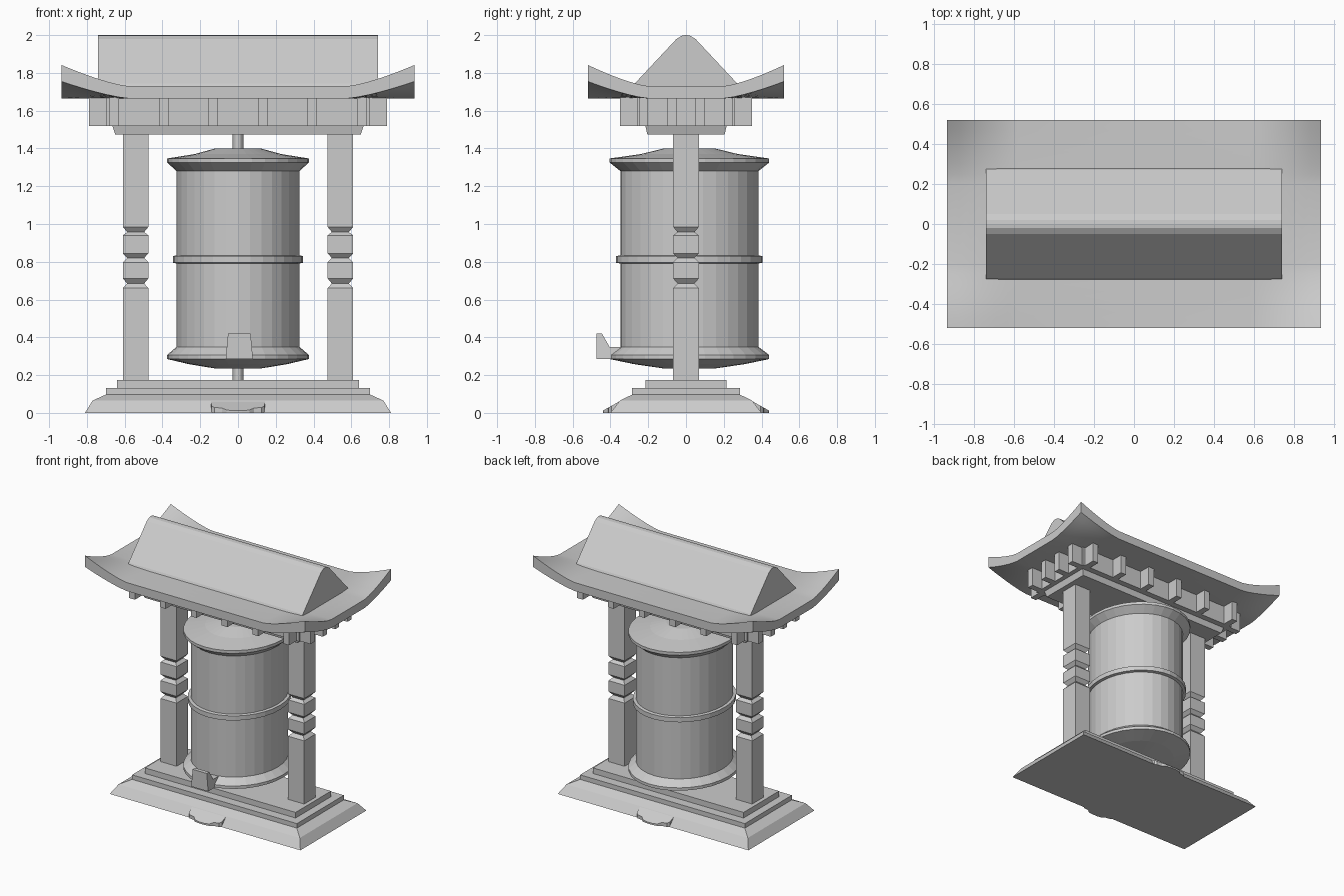
import bpy, bmesh
from math import sin, cos, pi

if "Cube" in bpy.data.objects:
    bpy.data.objects.remove(bpy.data.objects["Cube"])


def finish(name, bm):
    bmesh.ops.recalc_face_normals(bm, faces=bm.faces[:])
    me = bpy.data.meshes.new(name)
    bm.to_mesh(me)
    bm.free()
    ob = bpy.data.objects.new(name, me)
    bpy.context.collection.objects.link(ob)
    return ob


def loft(name, rings):
    """Skin a stack of equal-length point rings and cap both ends."""
    bm = bmesh.new()
    rs = [[bm.verts.new(p) for p in r] for r in rings]
    n = len(rs[0])
    for a, b in zip(rs, rs[1:]):
        for i in range(n):
            j = (i + 1) % n
            bm.faces.new((a[i], a[j], b[j], b[i]))
    bm.faces.new(rs[0])
    bm.faces.new(rs[-1])
    return finish(name, bm)


def rects(name, levels, cx=0, cy=0):
    """Stack of rectangles: (half x, half y, z)."""
    return loft(name, [[(cx + sx * hx, cy + sy * hy, z) for sx, sy in
                        ((-1, -1), (1, -1), (1, 1), (-1, 1))] for hx, hy, z in levels])


def turned(name, profile, n=32):
    """Oval turned part: (radius, z), slightly deeper than wide."""
    return loft(name, [[(r * cos(2 * pi * i / n), 0.018 + 1.125 * r * sin(2 * pi * i / n), z)
                        for i in range(n)] for r, z in profile])


# Stepped base
rects("base", [(.81, .40, 0), (.77, .35, .065), (.70, .285, .097), (.70, .285, .132),
               (.64, .215, .132), (.64, .215, .175)])

# Ornamental tongues on the front and back of the base
half = [(.145, .34), (.14, .395), (.125, .41), (.085, .415), (.06, .435), (.02, .44)]
outline = half + [(-x, y) for x, y in reversed(half)]
for s, name in ((-1, "front_tongue"), (1, "back_tongue")):
    loft(name, [[(x, s * y, 0) for x, y in outline],
                [(x, s * y, .012 + (.44 - y) * .56) for x, y in outline]])

# Notched posts
W, N = .068, .045
post = [(W, .17), (W, .66), (N, .685), (W, .712), (W, .797), (N, .82), (W, .845),
        (W, .94), (N, .957), (W, .985), (W, 1.48)]
for s, name in ((-1, "left_post"), (1, "right_post")):
    rects(name, [(w, w, z) for w, z in post], cx=s * .542)

# Drum, band and axle
turned("drum", [(.12, .235), (.26, .258), (.375, .285), (.375, .307), (.325, .35),
                (.325, 1.28), (.375, 1.325), (.375, 1.347), (.23, 1.37), (.12, 1.40)])
turned("drum_band", [(.32, .79), (.345, .795), (.345, .83), (.32, .835)])
turned("axle", [(.028, .17), (.028, 1.48)], 12)

# Handle at the drum foot
side = [(-.475, .285), (-.475, .42), (-.445, .42), (-.405, .35), (-.33, .35), (-.33, .285)]
loft("handle", [[(.007 + s * (.072 - max(0, z - .285) * .09), y, z) for y, z in side]
                for s in (-1, 1)])

# Roof plate and bracket core
rects("roof_plate", [(.65, .205, 1.475), (.665, .215, 1.52)])
rects("bracket_core", [(.70, .26, 1.52), (.70, .26, 1.68)])

# Brackets around the core
for s in (-1, 1):
    for i in range(6):
        rects("long_side_bracket", [(.024, .06, 1.52), (.024, .06, 1.68)],
              cx=-.655 + .262 * i, cy=s * .29)
    for i in range(4):
        rects("end_bracket", [(.06, .024, 1.52), (.06, .024, 1.68)],
              cx=s * .73, cy=-.225 + .15 * i)

# Roof skirt with upturned corners
T = [0, .15, .32, .5, .66, .83, 1]


def axis(start, end):
    pos = [start + (end - start) * t for t in T]
    return [-p for p in reversed(pos)] + pos, list(reversed(T)) + T


xs, tx = axis(.58, .935)
ys, ty = axis(.20, .52)
bm = bmesh.new()
layers = []
for z0, rise in ((1.665, .09), (1.73, .112)):
    layers.append([[bm.verts.new((x, y, z0 + rise * (a * b) ** 1.35))
                    for y, b in zip(ys, ty)] for x, a in zip(xs, tx)])
nx, ny = len(xs), len(ys)
for g in layers:
    for i in range(nx - 1):
        for j in range(ny - 1):
            bm.faces.new((g[i][j], g[i + 1][j], g[i + 1][j + 1], g[i][j + 1]))
rim = [(i, 0) for i in range(nx)] + [(nx - 1, j) for j in range(1, ny)] + \
      [(i, ny - 1) for i in range(nx - 2, -1, -1)] + [(0, j) for j in range(ny - 2, 0, -1)]
lo, hi = layers
for (a, b), (c, d) in zip(rim, rim[1:] + rim[:1]):
    bm.faces.new((lo[a][b], lo[c][d], hi[c][d], hi[a][b]))
skirt = finish("roof_skirt", bm)
bpy.context.view_layer.objects.active = skirt
skirt.select_set(True)
bpy.ops.object.shade_smooth_by_angle()

# Gabled roof ridge
gable = [(-.295, 1.70), (-.27, 1.745), (-.05, 1.98), (-.02, 1.998), (.02, 1.998),
         (.05, 1.98), (.27, 1.745), (.295, 1.70)]
gable.insert(4, (0, 2.0))
loft("gable_roof", [[(s * .74, y, z) for y, z in gable] for s in (-1, 1)])
